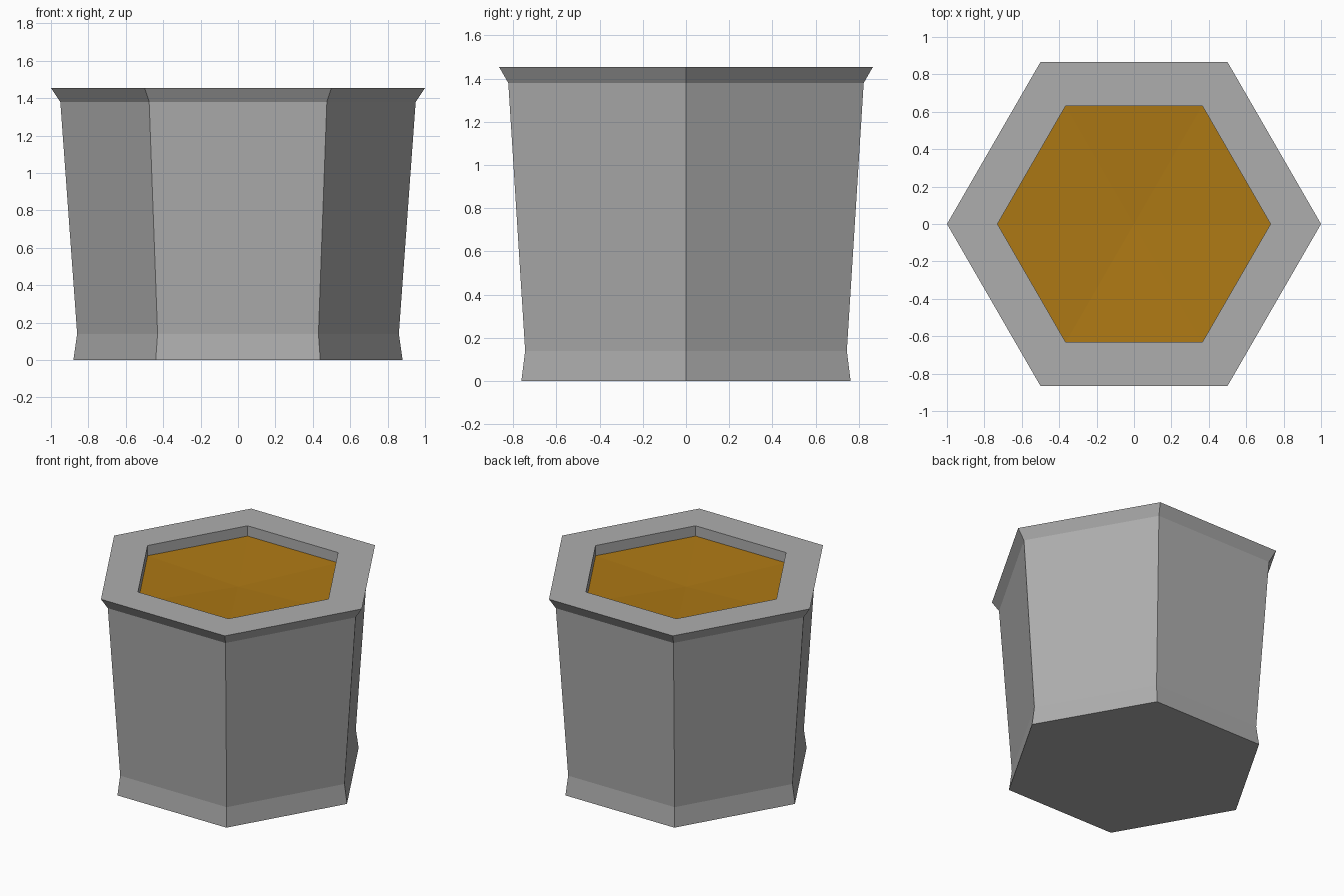
import bpy, bmesh, math

cube = bpy.data.objects.get("Cube")
if cube:
    bpy.data.objects.remove(cube, do_unlink=True)

SIDES = 6


def material(name, rgb):
    mat = bpy.data.materials.new(name)
    mat.use_nodes = True
    mat.diffuse_color = (*rgb, 1)
    bsdf = mat.node_tree.nodes["Principled BSDF"]
    bsdf.inputs["Base Color"].default_value = (*rgb, 1)
    bsdf.inputs["Roughness"].default_value = 0.9
    return mat


def ring(bm, radius, z):
    step = math.tau / SIDES
    return [bm.verts.new((radius * math.cos(i * step), radius * math.sin(i * step), z))
            for i in range(SIDES)]


def finish(bm, name, mat):
    mesh = bpy.data.meshes.new(name)
    bm.to_mesh(mesh)
    bm.free()
    mesh.materials.append(mat)
    obj = bpy.data.objects.new(name, mesh)
    bpy.context.collection.objects.link(obj)
    return obj


stone = material("grey stone", (0.42, 0.42, 0.42))
gold = material("golden filling", (0.42, 0.19, 0.007))

# Hexagonal tub: flared foot, tapered wall, flared rim and recessed opening
profile = [(0.88, 0), (0.86, 0.14), (0.95, 1.38), (1.0, 1.455), (0.73, 1.455), (0.73, 1.33)]
bm = bmesh.new()
rings = [ring(bm, r, z) for r, z in profile]
for low, high in zip(rings, rings[1:]):
    for i in range(SIDES):
        j = (i + 1) % SIDES
        bm.faces.new((low[i], low[j], high[j], high[i]))
bm.faces.new(rings[0][::-1])
bm.faces.new(rings[-1])
bmesh.ops.recalc_face_normals(bm, faces=bm.faces)
finish(bm, "tub", stone)

# Filling: shallow dished surface just below the rim
bm = bmesh.new()
edge = ring(bm, 0.73, 1.38)
centre = bm.verts.new((0, 0, 1.35))
for i in range(SIDES):
    bm.faces.new((edge[i], edge[(i + 1) % SIDES], centre))
finish(bm, "filling", gold)
